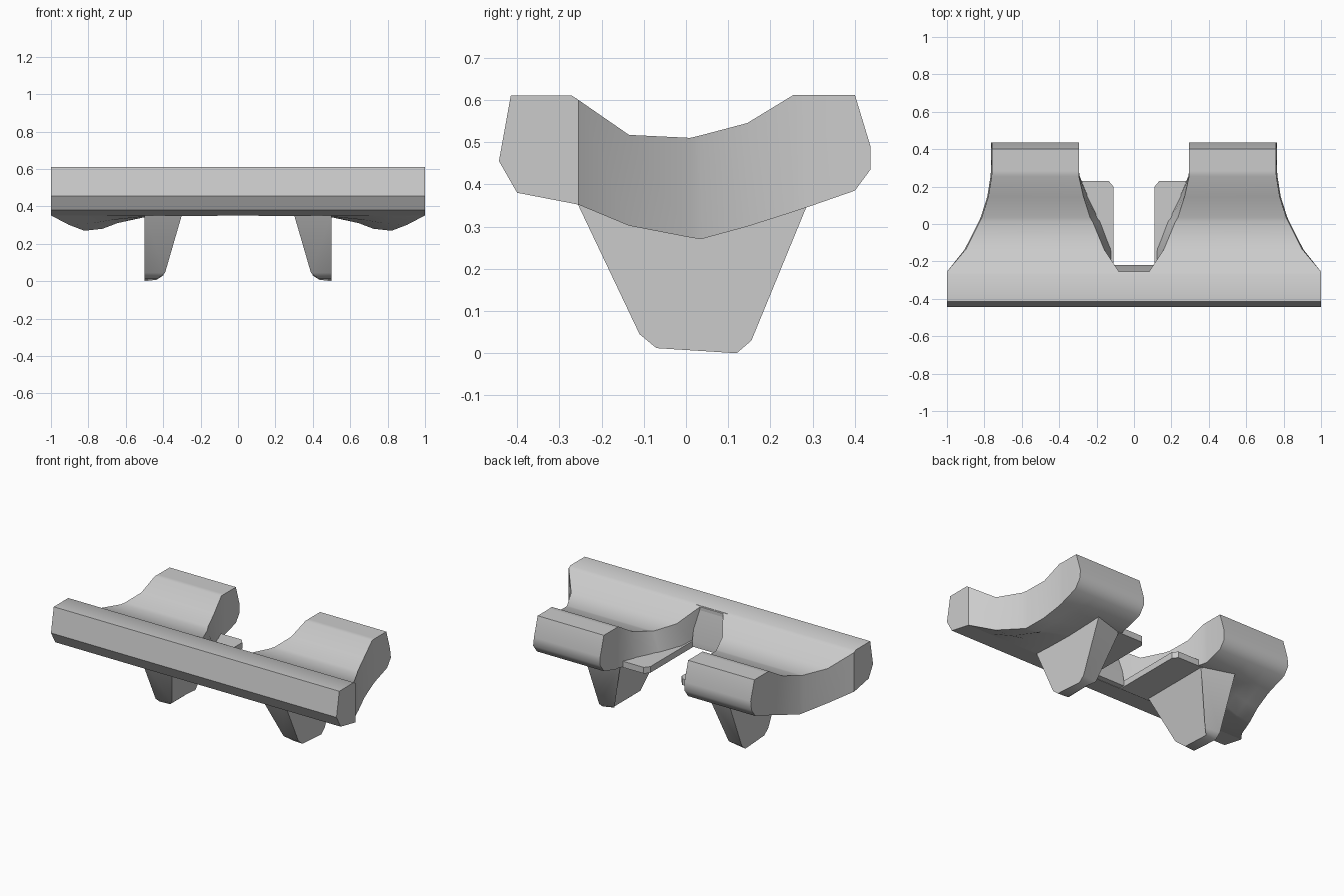
import bpy, bmesh, math

if "Cube" in bpy.data.objects:
    bpy.data.objects.remove(bpy.data.objects["Cube"])

grey = bpy.data.materials.new("light_grey")
grey.diffuse_color = (0.6, 0.6, 0.6, 1)
grey.use_nodes = True
grey.node_tree.nodes["Principled BSDF"].inputs["Base Color"].default_value = grey.diffuse_color


def loft(name, rings, mirror=False):
    """Skin a list of equal-length closed rings and cap both ends."""
    bm = bmesh.new()
    vs = [[bm.verts.new(p) for p in r] for r in rings]
    n = len(vs[0])
    for a, b in zip(vs, vs[1:]):
        for i in range(n):
            j = (i + 1) % n
            bm.faces.new((a[i], a[j], b[j], b[i]))
    bm.faces.new(vs[0])
    bm.faces.new(vs[-1])
    bmesh.ops.recalc_face_normals(bm, faces=bm.faces)
    me = bpy.data.meshes.new(name)
    bm.to_mesh(me)
    bm.free()
    me.materials.append(grey)
    ob = bpy.data.objects.new(name, me)
    bpy.context.collection.objects.link(ob)
    if mirror:
        ob.modifiers.new("mirror", 'MIRROR').use_clip = False
    bpy.ops.object.select_all(action='DESELECT')
    ob.select_set(True)
    bpy.context.view_layer.objects.active = ob
    bpy.ops.object.shade_smooth_by_angle(angle=math.radians(38))
    return ob


def prism_x(name, profile, half):
    return loft(name, [[(x, y, z) for y, z in profile] for x in (-half, half)])


# Full-width front bar, and the slanted web at the back of the notch
prism_x("front_bar", [(-.443, .455), (-.415, .61), (-.27, .61), (-.255, .60),
                      (-.255, .352), (-.40, .38)], 1.0)
prism_x("notch_web", [(-.26, .605), (-.22, .39), (-.22, .354), (-.26, .354)], .11)

# Saddle arms: y, top z, rim bottom z, inner x (top, bottom), outer x
stations = [
    (-.255, .60, .352, .08, .11, 1.0),
    (-.135, .517, .302, .16, .115, .905),
    (.01, .510, .274, .22, .17, .832),
    (.035, .516, .27, .235, .19, .82),
    (.145, .545, .30, .27, .245, .785),
    (.255, .612, .335, .295, .29, .767),
    (.285, .612, .345, .295, .295, .765),
    (.40, .612, .385, .295, .295, .765),
    (.437, .49, .435, .295, .295, .765),
]
rings = []
for y, top, rim, xt, xb, xo in stations:
    base = max(rim, .352)
    ring = [(xb, y, base), (xt, y, top), (xo - .006, y, top) if xo < .95 else (xo, y, top)]
    # underside rises from the outer rim towards the leg
    for t, f in ((1, 1), (.7, .87), (.45, .5), (0, .12)):
        ring.append((.5 + (xo - .5) * t, y, base + (rim - base) * f))
    rings.append(ring)
loft("saddle_arm", rings, mirror=True)

# Thin tab plates reaching inward under the arms
tab = [(.11, -.25), (.11, .20), (.135, .23), (.48, .23), (.48, -.25)]
loft("tab_plate", [[(x, y, z) for x, y in tab] for z in (.348, .387)], mirror=True)

# Tapered legs: flat outer face, inner face leaning outwards to the foot
side = [(-.262, .365), (-.11, .045), (-.07, .012), (.12, .002), (.155, .03), (.29, .358)]
inner_x = (.297, .39, .43, .435, .40, .297)
outer = [(.5, y, z) for y, z in side]
inner = [(x, y * .93, max(z, .008)) for x, (y, z) in zip(inner_x, side)]
inner[0] = (.297, -.24, .365)
inner[-1] = (.297, .23, .365)
legs = loft("leg", [outer, inner], mirror=True)

# Rest the lowest foot points on the ground
for v in legs.data.vertices:
    if v.co.z < .005:
        v.co.z = 0
